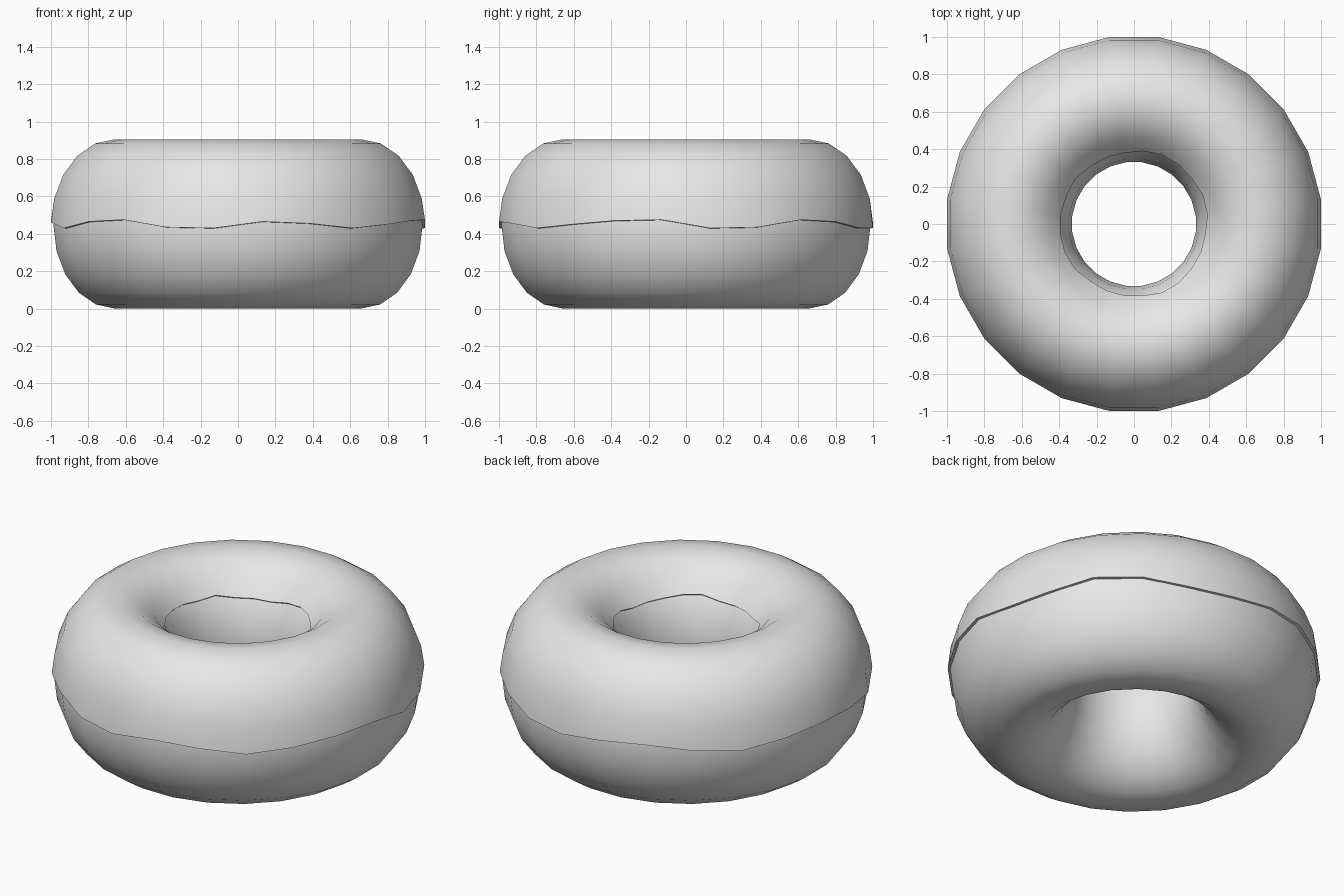
import bpy
import bmesh
import math
import random

cube = bpy.data.objects.get("Cube")
if cube:
    bpy.data.objects.remove(cube, do_unlink=True)

random.seed(4)
SIDES, RING = 24, 20              # segments around the hole and around the tube
CENTRE, MID_Z = 0.664, 0.445      # tube centre line

# One plain grey for everything
grey = bpy.data.materials.new("plain grey")
grey.use_nodes = True
grey.diffuse_color = (0.8, 0.8, 0.8, 1)
grey.node_tree.nodes["Principled BSDF"].inputs["Base Color"].default_value = (0.8, 0.8, 0.8, 1)


def swept_ring(name, half_width, half_height, angles, closed, edge=None):
    """Sweep an elliptical tube profile, given in degrees, around the z axis."""
    bm = bmesh.new()
    rows = []
    for i in range(SIDES):
        turn = math.radians((i + 0.5) * 360 / SIDES)
        row = []
        for j, angle in enumerate(angles):
            last = j == len(angles) - 1
            if edge and last:
                angle += random.uniform(-4, 1)      # uneven rim inside the hole
            a = math.radians(angle)
            r = CENTRE + half_width * math.cos(a)
            z = MID_Z + half_height * math.sin(a)
            if edge and j == 0:
                z = edge[i]                         # wavy rim on the outside
            row.append(bm.verts.new((r * math.cos(turn), r * math.sin(turn), z)))
        rows.append(row)
    count = len(angles)
    for i in range(SIDES):
        here, there = rows[i], rows[(i + 1) % SIDES]
        for j in range(count if closed else count - 1):
            k = (j + 1) % count
            bm.faces.new((here[j], there[j], there[k], here[k]))
    mesh = bpy.data.meshes.new(name)
    bm.to_mesh(mesh)
    bm.free()
    mesh.materials.append(grey)
    obj = bpy.data.objects.new(name, mesh)
    bpy.context.collection.objects.link(obj)
    bpy.ops.object.select_all(action="DESELECT")
    obj.select_set(True)
    bpy.context.view_layer.objects.active = obj
    return obj


step = 360 / RING

# Dough ring
swept_ring("dough", 0.331, 0.445, [j * step for j in range(RING)], True)
bpy.ops.object.shade_smooth()

# Icing shell over the upper half, with a wavy lower rim
rim = [0.43, 0.435, 0.475, 0.465, 0.43, 0.43, 0.46, 0.475, 0.45, 0.43, 0.455, 0.47,
       0.46, 0.43, 0.465, 0.475, 0.435, 0.43, 0.465, 0.455, 0.43, 0.45, 0.47, 0.475]
icing = swept_ring("icing", 0.344, 0.46, [j * step for j in range(9)], False, rim)
shell = icing.modifiers.new("thickness", "SOLIDIFY")
shell.thickness = 0.022
shell.offset = -1
bpy.ops.object.modifier_apply(modifier=shell.name)
bpy.ops.object.shade_smooth_by_angle(angle=math.radians(50))
